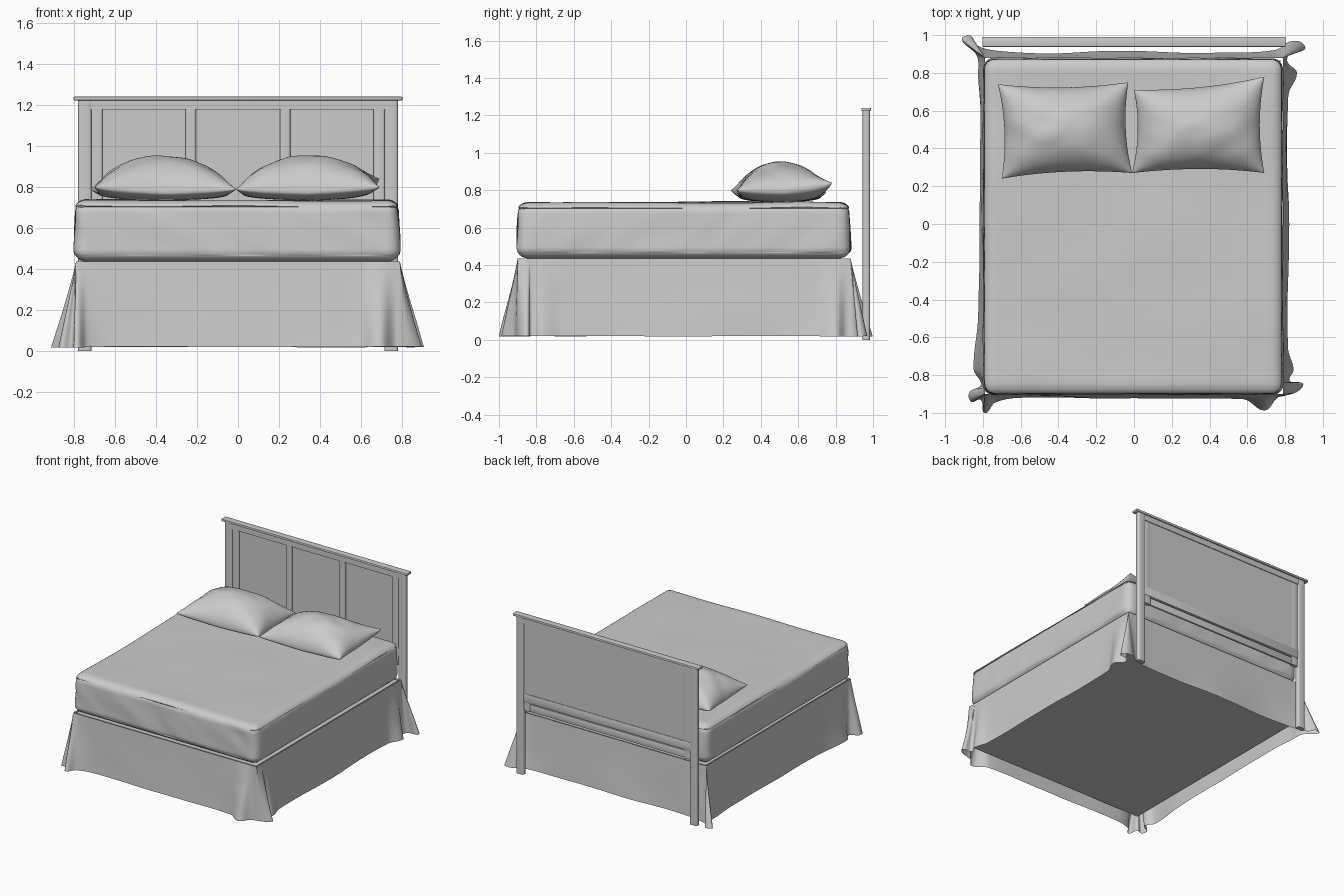
import bpy, bmesh, math
from mathutils import Vector, noise

if "Cube" in bpy.data.objects:
    bpy.data.objects.remove(bpy.data.objects["Cube"])

grey = bpy.data.materials.new("plain grey")
grey.diffuse_color = (0.6, 0.6, 0.6, 1)
grey.use_nodes = True
grey.node_tree.nodes["Principled BSDF"].inputs["Base Color"].default_value = grey.diffuse_color


def finish(name, bm, angle=40):
    """Turn a bmesh into a named, smooth-shaded object."""
    bmesh.ops.recalc_face_normals(bm, faces=bm.faces)
    me = bpy.data.meshes.new(name)
    bm.to_mesh(me)
    bm.free()
    me.materials.append(grey)
    ob = bpy.data.objects.new(name, me)
    bpy.context.collection.objects.link(ob)
    bpy.ops.object.select_all(action='DESELECT')
    ob.select_set(True)
    bpy.context.view_layer.objects.active = ob
    bpy.ops.object.shade_smooth_by_angle(angle=math.radians(angle))
    return ob


def box_mesh(lo, hi):
    bm = bmesh.new()
    bmesh.ops.create_cube(bm, size=1)
    for v in bm.verts:
        v.co = Vector([(a + b) / 2 + c * (b - a) for a, b, c in zip(lo, hi, v.co)])
    return bm


def box(name, lo, hi, bevel=0.0, segments=2, upright_only=False):
    bm = box_mesh(lo, hi)
    if bevel:
        edges = [e for e in bm.edges if not upright_only
                 or abs(e.verts[0].co.z - e.verts[1].co.z) > 0.01]
        bmesh.ops.bevel(bm, geom=edges, offset=bevel, segments=segments,
                        profile=0.5, affect='EDGES')
    return finish(name, bm)


# Headboard: posts, inner strips, stiles, panel, rails and cap
for s, side in ((-1, "left"), (1, "right")):
    def span(a, b):
        return sorted((s * a, s * b))
    x0, x1 = span(0.715, 0.78)
    box(f"headboard_post_{side}", (x0, 0.945, 0), (x1, 0.983, 1.225), 0.012, 3, True)
    x0, x1 = span(0.66, 0.716)
    box(f"headboard_strip_{side}", (x0, 0.948, 0.5), (x1, 0.975, 1.18), 0.01, 3, True)
    x0, x1 = span(0.205, 0.255)
    box(f"headboard_stile_{side}", (x0, 0.948, 0.6), (x1, 0.972, 1.18), 0.01, 3, True)
box("headboard_panel", (-0.72, 0.964, 0.63), (0.72, 0.974, 1.19))
box("headboard_top_rail", (-0.72, 0.948, 1.178), (0.72, 0.98, 1.225))
box("headboard_lower_rail", (-0.72, 0.95, 0.565), (0.72, 0.978, 0.635), 0.005)
box("headboard_bottom_rail", (-0.72, 0.955, 0.50), (0.72, 0.972, 0.558), 0.005)
box("headboard_cap", (-0.802, 0.938, 1.222), (0.802, 0.99, 1.24), 0.004)

# Box spring hidden behind the skirt, closing the underside
box("box_spring", (-0.775, -0.885, 0.10), (0.775, 0.865, 0.43))

# Mattress: rounded block with soft folds in the sheet
lo, hi, r = Vector((-0.80, -0.905, 0.435)), Vector((0.79, 0.88, 0.735)), 0.06
bm = box_mesh(lo, hi)
bmesh.ops.subdivide_edges(bm, edges=bm.edges[:], cuts=60, use_grid_fill=True)
for v in bm.verts:
    p = v.co.copy()
    q = Vector([min(max(c, a + r), b - r) for c, a, b in zip(p, lo, hi)])
    d = (p - q).normalized()
    h = (p.z - lo.z) / (hi.z - lo.z)
    v.co = q + d * r
    soft = noise.noise(Vector((p.x * 1.6 + 3, p.y * 3.2, 0.5)))
    fold = noise.noise(Vector((p.x * 6 + p.z * 5, p.y * 6 - p.z * 5, p.z * 1.5)))
    if d.z > 0.5:
        v.co.z += 0.009 * soft
    elif d.z > -0.5:
        v.co += Vector((d.x, d.y, 0)) * (0.007 * fold - 0.012 * h * h)
finish("mattress", bm, 60)

# Skirt: hem outline with flared pleats at the corners, lofted up to the mattress
hem = [(-0.79, -1.0), (-0.735, -0.945), (-0.6, -0.92), (0, -0.925), (0.58, -0.93),
       (0.69, -0.99), (0.76, -0.92), (0.80, -0.91), (0.87, -0.885), (0.895, -0.845),
       (0.825, -0.83), (0.845, -0.77), (0.815, -0.66), (0.82, 0), (0.815, 0.68),
       (0.86, 0.80), (0.81, 0.86), (0.83, 0.91), (0.905, 0.925), (0.885, 0.965),
       (0.82, 0.965), (0.75, 0.92), (0.5, 0.905), (0, 0.915), (-0.5, 0.905),
       (-0.75, 0.92), (-0.83, 0.945), (-0.865, 0.995), (-0.91, 0.975), (-0.83, 0.89),
       (-0.825, 0.78), (-0.815, 0.6), (-0.82, 0), (-0.825, -0.5), (-0.85, -0.77),
       (-0.81, -0.85), (-0.87, -0.89), (-0.86, -0.94), (-0.81, -0.93)]
hem = [Vector(p) for p in hem]
n, steps, rings = len(hem), 6, 12
outline = []
for i in range(n):
    a, b, c, d = (hem[(i + k) % n] for k in (-1, 0, 1, 2))
    # cubic blend with tangents limited by the segment length
    length = (c - b).length
    tb = (c - a).normalized() * length
    tc = (d - b).normalized() * length
    for k in range(steps):
        t = k / steps
        outline.append(b * (2*t**3 - 3*t*t + 1) + tb * (t**3 - 2*t*t + t)
                       + c * (3*t*t - 2*t**3) + tc * (t**3 - t*t))
bm = bmesh.new()
loops = []
for j in range(rings + 1):
    f = j / rings
    row = []
    for p in outline:
        top = Vector((min(max(p.x, -0.79), 0.79), min(max(p.y, -0.90), 0.88)))
        xy = top.lerp(p, f ** 1.1)
        out = 0.006 * noise.noise(Vector((p.x * 4, p.y * 4, f * 2))) * f
        xy += (p - top).normalized() * out
        z = 0.435 - f * (0.415 + 0.006 * noise.noise(Vector((p.x * 3, p.y * 3, 7))))
        row.append(bm.verts.new((xy.x, xy.y, z)))
    loops.append(row)
m = len(outline)
for upper, lower in zip(loops, loops[1:]):
    for i in range(m):
        k = (i + 1) % m
        bm.faces.new((upper[i], upper[k], lower[k], lower[i]))
bmesh.ops.remove_doubles(bm, verts=bm.verts[:], dist=0.0004)
finish("bed_skirt", bm, 60)


# Pillows: two bulging sheets joined on a seam, with pulled-out corners
def pillow(name, corners, seed):
    c00, c10, c01, c11 = (Vector(c) for c in corners)
    bm = bmesh.new()
    res = 36
    for sign in (1, -1):
        grid = []
        for j in range(res + 1):
            v = -math.cos(math.pi * j / res)
            row = []
            for i in range(res + 1):
                u = -math.cos(math.pi * i / res)
                # seams bow inward between the corners
                uu = (u * (1 - 0.07 * (1 - v * v)) + 1) / 2
                vv = (v * (1 - 0.09 * (1 - u * u)) + 1) / 2
                p = c00.lerp(c10, uu).lerp(c01.lerp(c11, uu), vv)
                puff = max(0, (1 - u * u) * (1 - v * v))
                crease = noise.noise(Vector((u * 2.5, v * 2.5, seed)))
                seam = p.z - 0.02 * (1 - min(abs(u), abs(v)))
                if sign > 0:
                    p.z = seam + (0.952 - seam) * puff ** 0.55 + 0.012 * crease * puff ** 0.5
                else:
                    p.z = seam + (0.735 - seam) * puff ** 0.35
                row.append(bm.verts.new(p))
            grid.append(row)
        for j in range(res):
            for i in range(res):
                bm.faces.new((grid[j][i], grid[j][i+1], grid[j+1][i+1], grid[j+1][i]))
    bmesh.ops.remove_doubles(bm, verts=bm.verts[:], dist=0.0003)
    finish(name, bm, 70)


pillow("pillow_left", ((-0.70, 0.24, 0.80), (-0.01, 0.27, 0.79),
                       (-0.72, 0.74, 0.79), (-0.03, 0.75, 0.79)), 1.0)
pillow("pillow_right", ((-0.01, 0.27, 0.79), (0.69, 0.27, 0.80),
                        (0.00, 0.71, 0.79), (0.69, 0.78, 0.84)), 5.0)
